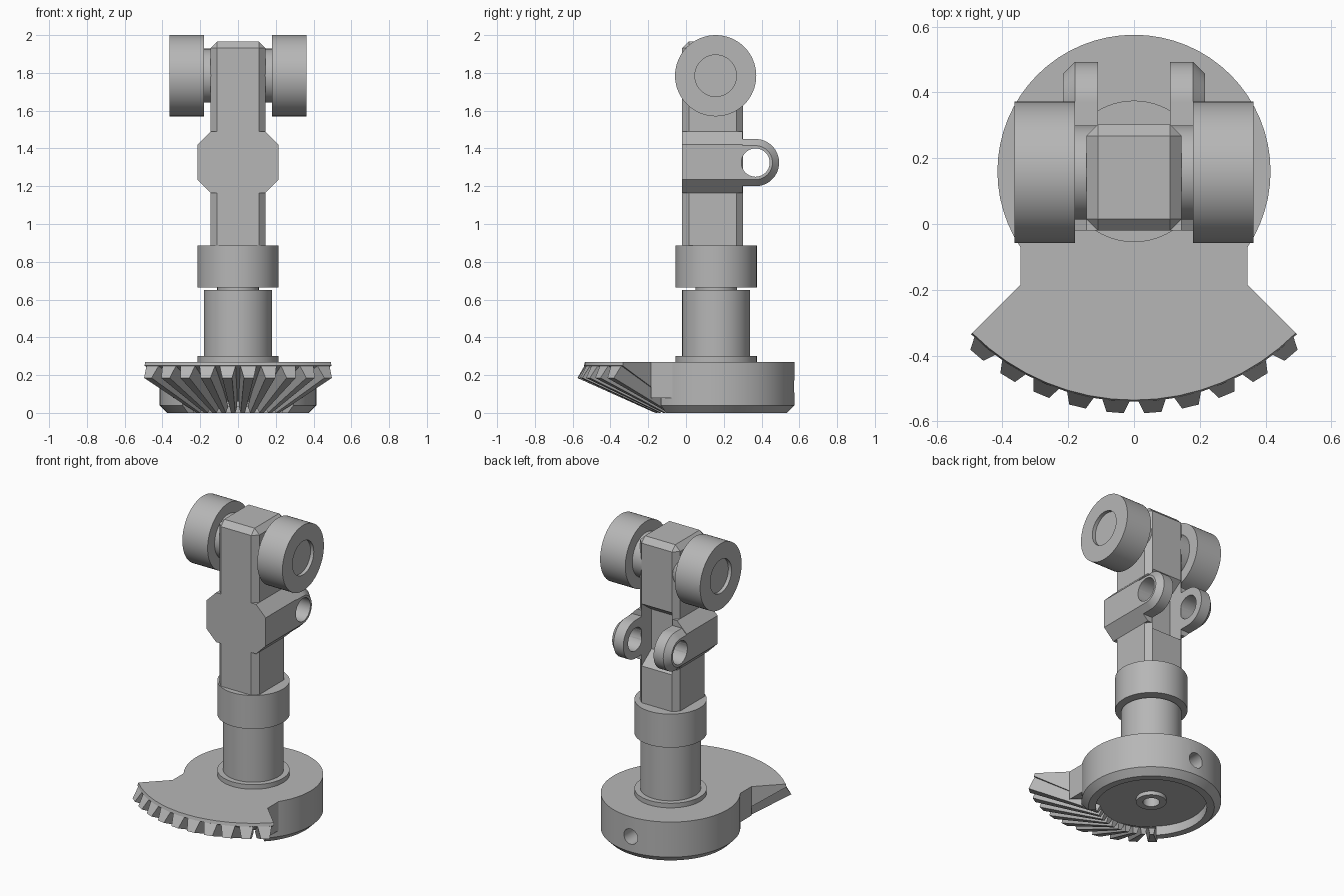
import bpy
import bmesh
from math import radians, sin, cos, pi
from mathutils import Matrix, Vector

if "Cube" in bpy.data.objects:
    bpy.data.objects.remove(bpy.data.objects["Cube"])

GREY = (0.47, 0.47, 0.47, 1)
mat = bpy.data.materials.new("plain grey")
mat.use_nodes = True
mat.diffuse_color = GREY
mat.node_tree.nodes["Principled BSDF"].inputs["Base Color"].default_value = GREY

AXIS_Y = 0.16  # the shaft stands behind the middle
SHAFT = Matrix.Translation((0, AXIS_Y, 0))


def finish(name, bm, matrix=Matrix()):
    bmesh.ops.remove_doubles(bm, verts=bm.verts, dist=1e-5)
    bm.transform(matrix)
    bmesh.ops.recalc_face_normals(bm, faces=bm.faces)
    mesh = bpy.data.meshes.new(name)
    bm.to_mesh(mesh)
    bm.free()
    mesh.materials.append(mat)
    obj = bpy.data.objects.new(name, mesh)
    bpy.context.collection.objects.link(obj)
    return obj


def revolve(name, profile, matrix=SHAFT, start=0, angle=360, steps=64):
    """Turn an (r, z) profile about z; part turns are closed wedges."""
    bm = bmesh.new()
    a = radians(start)
    vs = [bm.verts.new((r * cos(a), r * sin(a), z)) for r, z in profile]
    if angle == 360:
        geom = vs + [bm.edges.new(p) for p in zip(vs, vs[1:])]
    else:
        geom = [bm.faces.new(vs)]
        geom = vs + list(bm.edges) + geom
    bmesh.ops.spin(bm, geom=geom, cent=(0, 0, 0), axis=(0, 0, 1), dvec=(0, 0, 0),
                   angle=radians(angle), steps=steps, use_duplicate=False)
    return finish(name, bm, matrix)


def prism(name, points, axis, low, high, chamfer=0, chosen=lambda e: True):
    """Extrude a 2D outline along x, y or z, chamfering chosen edges."""
    place = {"x": lambda p, t: (t, p[0], p[1]),
             "y": lambda p, t: (p[0], t, p[1]),
             "z": lambda p, t: (p[0], p[1], t)}[axis]
    bm = bmesh.new()
    rings = [[bm.verts.new(place(p, t)) for p in points] for t in (low, high)]
    for ring in rings:
        bm.faces.new(ring)
    for i in range(len(points)):
        j = (i + 1) % len(points)
        bm.faces.new((rings[0][i], rings[0][j], rings[1][j], rings[1][i]))
    bmesh.ops.recalc_face_normals(bm, faces=bm.faces)
    if chamfer:
        bmesh.ops.bevel(bm, geom=[e for e in bm.edges if chosen(e)], offset=chamfer,
                        segments=1, affect="EDGES", clamp_overlap=False)
    return finish(name, bm)


def box_outline(x0, x1, y0, y1):
    return [(x0, y0), (x1, y0), (x1, y1), (x0, y1)]


def circle(cx, cy, r, n=40):
    return [(cx + r * cos(2 * pi * i / n), cy + r * sin(2 * pi * i / n)) for i in range(n)]


def cut(cutter, targets):
    for obj in targets:
        mod = obj.modifiers.new("cut", "BOOLEAN")
        mod.operation = "DIFFERENCE"
        mod.solver = "EXACT"
        mod.object = cutter
        bpy.context.view_layer.objects.active = obj
        bpy.ops.object.modifier_apply(modifier=mod.name)
    bpy.data.objects.remove(cutter)


parts = []

# Hub: round rim behind, conical gear sector in front
rim = revolve("hub_rim", [(.2, .27), (.415, .27), (.415, .04), (.375, 0),
                          (.33, 0), (.33, .06), (.2, .06)], start=-45, angle=270, steps=48)
cut(prism("hole_cutter", circle(0, .14, .05), "y", .3, .7), [rim])
sector = revolve("gear_sector", [(.2, .27), (.695, .27), (.70, .25), (.34, .06), (.2, .06)],
                 start=-135, angle=90, steps=16)
core = revolve("hub_core", [(0, .15), (.05, .15), (.05, .035), (.09, .035), (.09, .06),
                            (.2, .06), (.2, .27), (0, .27)])
parts += [rim, sector, core]
for side, label in ((1, "left"), (-1, "right")):
    corner = [(side * .345, -.185), (side * .345, -.07), (side * .2, -.04)]
    parts.append(prism(label + "_sector_web", corner, "z", .08, .27))

# Gear teeth tapering towards the cone apex
bm = bmesh.new()
apex = Vector((0, 0, -.145))
section = [Vector(p) for p in ((-.045, -.69, .26), (-.026, -.735, .185),
                               (.026, -.735, .185), (.045, -.69, .26))]
for i in range(10):
    turn = Matrix.Rotation(radians(9 * i - 40.5), 3, "Z")
    outer = [bm.verts.new(turn @ p) for p in section]
    inner = [bm.verts.new(turn @ (apex + (p - apex) * .44)) for p in section]
    bm.faces.new(outer)
    bm.faces.new(inner)
    for a in range(4):
        b = (a + 1) % 4
        bm.faces.new((outer[a], outer[b], inner[b], inner[a]))
parts.append(finish("gear_teeth", bm, SHAFT))

# Stepped shaft
parts.append(revolve("shaft", [(0, .26), (.215, .26), (.215, .30), (.18, .30), (.18, .65),
                               (.11, .65), (.11, .665), (.215, .665), (.215, .885), (0, .885)]))

# Upright arm with chamfered edges, and its wider middle
arm = prism("arm", box_outline(-.145, .145, -.02, .303), "z", .8, 1.967, .035,
            lambda e: max(v.co.z for v in e.verts) > 1)
half = [(.145, 1.165), (.215, 1.235), (.215, 1.42), (.145, 1.49)]
middle = prism("arm_middle", half + [(-x, z) for x, z in reversed(half)], "y", -.02, .30)
notch = [(.34, 1.10), (.2, 1.2), (.2, 1.46), (.34, 1.56)]
cut(prism("notch_cutter", notch, "x", -.11, .11), [arm, middle])

# Rounded ears with pin holes
EAR_Y, EAR_Z, EAR_R = .368, 1.325, .125
ears = []
arc = [(EAR_Y + EAR_R * cos(radians(t)), EAR_Z + EAR_R * sin(radians(t)))
       for t in range(-90, 91, 6)]
outline = [(.1, EAR_Z - EAR_R)] + arc + [(.1, EAR_Z + EAR_R)]
for side, label in ((1, "left"), (-1, "right")):
    ears.append(prism(label + "_ear", outline, "x", side * .11, side * .215, .035,
                      lambda e: all(abs(v.co.x) > .2 for v in e.verts)))
cut(prism("pin_cutter", circle(EAR_Y, EAR_Z, .075), "x", -.4, .4), ears + [middle])
parts += [arm, middle] + ears

# Rollers on a short axle
for side, label in ((1, "left"), (-1, "right")):
    place = Matrix.Translation((0, .157, 1.785)) @ Matrix.Rotation(side * pi / 2, 4, "Y")
    parts.append(revolve(label + "_roller", [(0, .1), (.143, .1), (.143, .18), (.215, .18),
                                             (.215, .363), (.11, .363), (.11, .34), (0, .34)], place))

# Smooth the round faces, keep the edges sharp
bpy.ops.object.select_all(action="DESELECT")
for obj in parts:
    obj.select_set(True)
bpy.context.view_layer.objects.active = parts[0]
bpy.ops.object.shade_smooth_by_angle(angle=radians(25))
